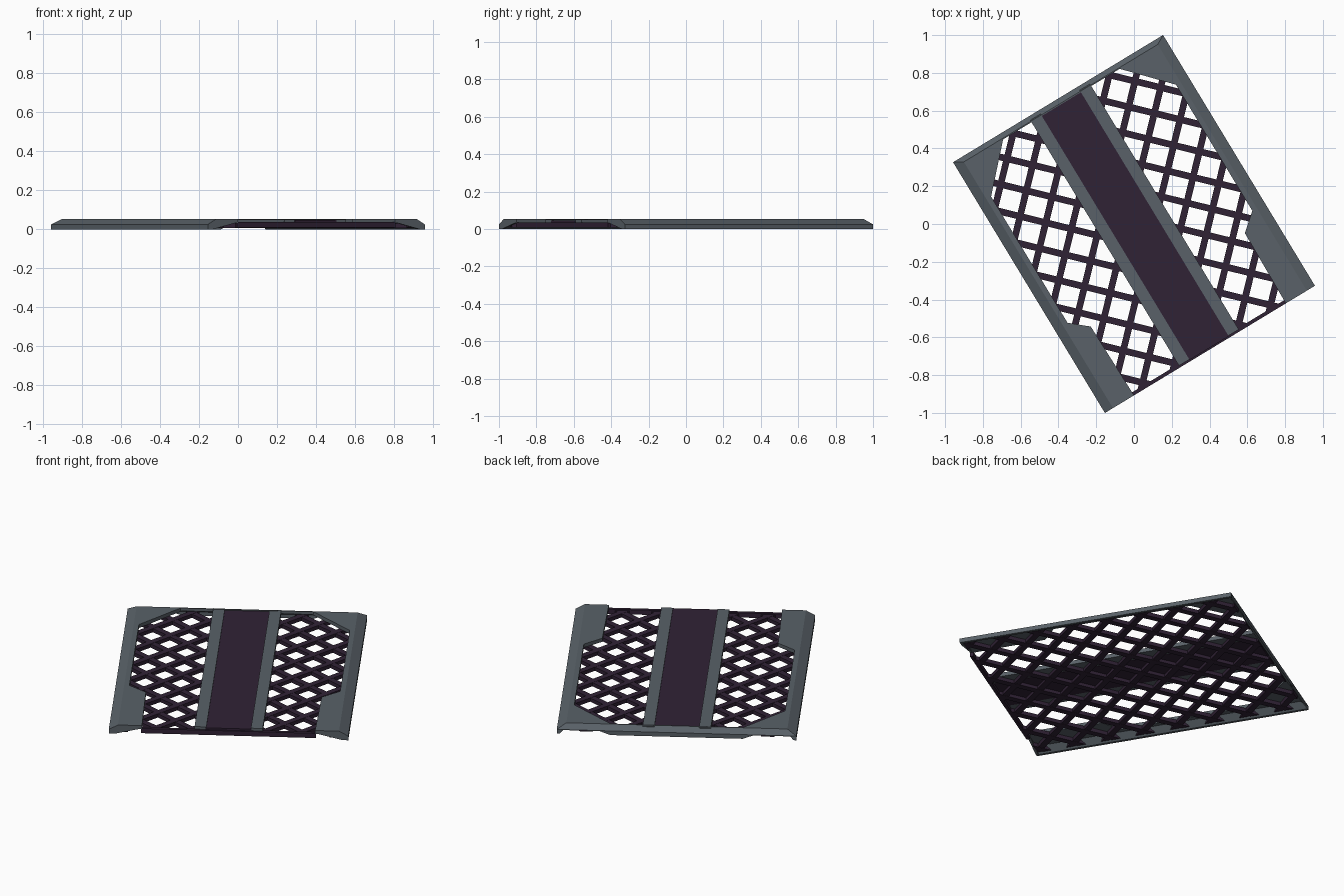
import bpy, bmesh, math
from mathutils import Matrix, Vector

if "Cube" in bpy.data.objects:
    bpy.data.objects.remove(bpy.data.objects["Cube"])

ROT = Matrix.Rotation(math.radians(31.2), 4, 'Z')   # whole panel is turned in plan
W, L, TOP = 0.65, 0.776, 0.053                      # half width, half length, height


def material(name, rgb):
    m = bpy.data.materials.new(name)
    m.diffuse_color = (*rgb, 1)
    m.use_nodes = True
    m.node_tree.nodes["Principled BSDF"].inputs["Base Color"].default_value = m.diffuse_color
    return m


GREY = material("slate grey", (0.10, 0.12, 0.138))
DARK = material("dark plum", (0.03, 0.016, 0.036))


def finish(bm, name, mat):
    bmesh.ops.recalc_face_normals(bm, faces=bm.faces)
    bm.transform(ROT)
    me = bpy.data.meshes.new(name)
    bm.to_mesh(me)
    bm.free()
    me.materials.append(mat)
    ob = bpy.data.objects.new(name, me)
    bpy.context.collection.objects.link(ob)
    return ob


def hull(name, pts, mat):
    bm = bmesh.new()
    for p in pts:
        bm.verts.new(p)
    bmesh.ops.convex_hull(bm, input=bm.verts)
    bmesh.ops.dissolve_limit(bm, angle_limit=0.01, verts=bm.verts, edges=bm.edges)
    return finish(bm, name, mat)


def box(name, x0, x1, y0, y1, z0, z1, mat):
    return hull(name, [(x, y, z) for x in (x0, x1) for y in (y0, y1) for z in (z0, z1)], mat)


def plate(name, outline, z0, z1, mat):
    bm = bmesh.new()
    f = bm.faces.new([bm.verts.new((x, y, z0)) for x, y in outline])
    r = bmesh.ops.extrude_face_region(bm, geom=[f])
    vs = [g for g in r['geom'] if isinstance(g, bmesh.types.BMVert)]
    bmesh.ops.translate(bm, verts=vs, vec=(0, 0, z1 - z0))
    return finish(bm, name, mat)


def lattice(name, sign, z0, z1):
    """Parallel diagonal bars trimmed to the panel rectangle."""
    out = bmesh.new()
    pitch, half = 0.198, 0.0175
    for k in range(-9, 10):
        c = 0.05 + k * pitch
        bm = bmesh.new()
        bmesh.ops.create_cube(bm, size=1)
        bm.transform(Matrix.Translation((0, c, (z0 + z1) / 2))
                     @ Matrix.Rotation(sign * math.pi / 4, 4, 'Z')
                     @ Matrix.Diagonal((5, 2 * half, z1 - z0, 1)))
        for n, d in (((1, 0, 0), 0.625), ((-1, 0, 0), 0.625),
                     ((0, 1, 0), 0.755), ((0, -1, 0), 0.765)):
            g = bm.verts[:] + bm.edges[:] + bm.faces[:]
            if not g:
                break
            r = bmesh.ops.bisect_plane(bm, geom=g, plane_co=Vector(n) * d,
                                       plane_no=n, clear_outer=True)
            cut = [e for e in r['geom_cut'] if isinstance(e, bmesh.types.BMEdge)]
            if cut:
                bmesh.ops.holes_fill(bm, edges=cut, sides=0)
        tmp = bpy.data.meshes.new("bar_tmp")
        bm.to_mesh(tmp)
        bm.free()
        out.from_mesh(tmp)
        bpy.data.meshes.remove(tmp)
    finish(out, name, DARK)


# diagonal mesh
lattice("lattice_bars_a", 1, 0.008, 0.030)
lattice("lattice_bars_b", -1, 0.007, 0.029)
box("lattice_front_edge", -0.475, 0.475, -L, -0.757, 0.008, 0.036, DARK)

# central panel and its two grey borders
box("centre_panel", -0.125, 0.125, -0.768, 0.742, 0.026, 0.047, DARK)

for s, side in ((-1, "left"), (1, "right")):
    a, b = sorted((s * 0.121, s * 0.185))
    box(side + "_centre_border", a, b, -0.765, 0.755, 0.028, 0.051, GREY)

    # sloped outer skirt
    pts = []
    for y_low, y_top in ((-L, -L), (L, 0.748)):
        pts += [(s * W, y_low, 0), (s * W, y_low, 0.025), (s * 0.635, y_low, 0),
                (s * 0.60, y_top, TOP), (s * 0.585, y_top, TOP), (s * 0.59, y_top, 0.040)]
    hull(side + "_skirt", pts, GREY)

    # top frame with wide corner sections
    outline = [(0.60, 0.748), (0.355, 0.748), (0.572, 0.516), (0.572, -0.265),
               (0.477, -0.346), (0.47, -L), (0.60, -L)]
    plate(side + "_frame_plate", [(s * x, y) for x, y in outline], 0.032, TOP, GREY)

    # front end cap
    prof = [(0.65, 0), (0.65, 0.025), (0.60, TOP), (0.47, TOP), (0.47, 0.036), (0.62, 0)]
    hull(side + "_front_cap", [(s * x, y, z) for x, z in prof for y in (-L, -0.762)], GREY)

# sloped back rail, and its lower lip between the corner openings
pts = []
for s in (-1, 1):
    pts += [(s * W, L, 0.022), (s * W, L, 0.025), (s * 0.60, 0.748, TOP),
            (s * 0.60, 0.742, TOP), (s * 0.60, 0.742, 0.036), (s * 0.63, 0.764, 0.022)]
hull("back_rail", pts, GREY)
hull("back_lip", [(s * x, y, z) for s in (-1, 1) for y in (0.764, L)
                  for x, z in ((0.36, 0), (0.42, 0.023))], GREY)
